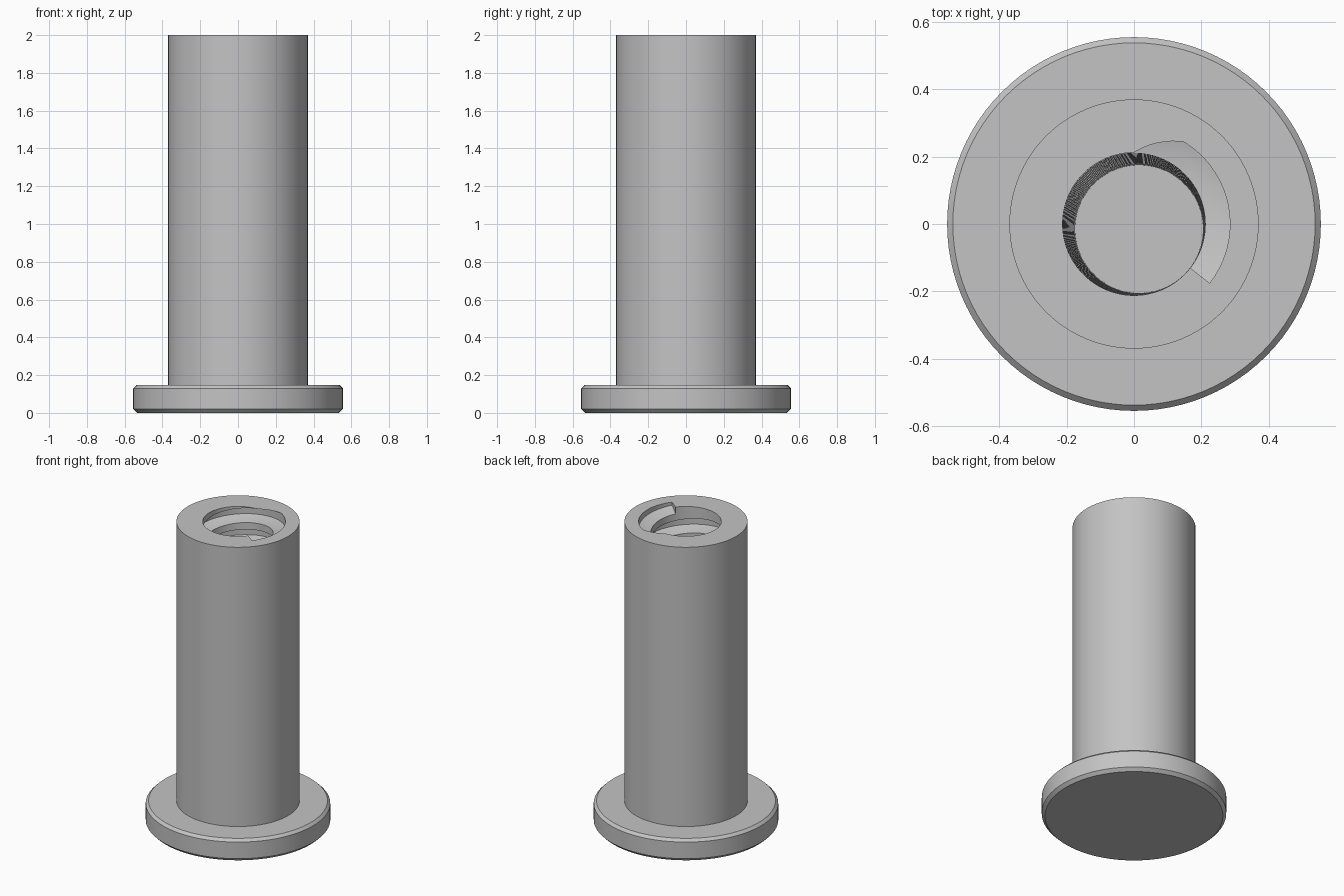
import bpy
import bmesh
from math import cos, sin, pi, radians

old = bpy.data.objects.get("Cube")
if old:
    bpy.data.objects.remove(old, do_unlink=True)

SEG = 96
TOP = 2.0
BORE_FLOOR = 0.3

steel = bpy.data.materials.new("grey steel")
steel.use_nodes = True
steel.diffuse_color = (0.55, 0.55, 0.55, 1)
steel.node_tree.nodes["Principled BSDF"].inputs["Base Color"].default_value = (0.55, 0.55, 0.55, 1)


def loft(name, rings):
    """Join equal-length rings of points into a closed, capped solid."""
    bm = bmesh.new()
    loops = [[bm.verts.new(p) for p in ring] for ring in rings]
    for a, b in zip(loops, loops[1:]):
        n = len(a)
        for i in range(n):
            j = (i + 1) % n
            bm.faces.new((a[i], a[j], b[j], b[i]))
    bm.faces.new(loops[0][::-1])
    bm.faces.new(loops[-1])
    bmesh.ops.recalc_face_normals(bm, faces=bm.faces)
    mesh = bpy.data.meshes.new(name)
    bm.to_mesh(mesh)
    bm.free()
    mesh.materials.append(steel)
    obj = bpy.data.objects.new(name, mesh)
    bpy.context.collection.objects.link(obj)
    return obj


def circle(r, z, x=0.0, y=0.0):
    return [(x + r * cos(2 * pi * i / SEG), y + r * sin(2 * pi * i / SEG), z)
            for i in range(SEG)]


# Flanged barrel with chamfered head edges
profile = [(0.535, 0), (0.555, 0.02), (0.555, 0.13), (0.538, 0.147),
           (0.37, 0.147), (0.37, TOP)]
barrel = loft("flanged_barrel", [circle(r, z) for r, z in profile])

# Blind bore, slightly narrower toward the floor
bore = loft("bore_cutter", [circle(0.19, BORE_FLOOR, 0.015, -0.015),
                            circle(0.212, TOP), circle(0.212, TOP + 0.1)])

# Helical thread groove, starting with a flat end at the mouth
PITCH, HEIGHT, STEP = 0.14, 0.095, 5
sections = []
for deg in range(-38, 360 * 11, STEP):
    a = radians(deg)
    upper = TOP - PITCH * (deg - 90) / 360
    trapezoid = [(0.16, upper), (0.212, upper), (0.285, upper - 0.012),
                 (0.285, upper - HEIGHT + 0.025), (0.212, upper - HEIGHT),
                 (0.16, upper - HEIGHT)]
    sections.append([(r * cos(a), r * sin(a), z) for r, z in trapezoid])
thread = loft("thread_cutter", sections)

# Cut the bore and thread, then keep only the finished barrel
bpy.context.view_layer.objects.active = barrel
barrel.select_set(True)
for cutter in (bore, thread):
    cut = barrel.modifiers.new(cutter.name, 'BOOLEAN')
    cut.operation = 'DIFFERENCE'
    cut.solver = 'EXACT'
    cut.object = cutter
    cutter.hide_render = True
    bpy.ops.object.modifier_apply(modifier=cut.name)
    bpy.data.objects.remove(cutter, do_unlink=True)

bpy.ops.object.shade_smooth_by_angle(angle=radians(30))
